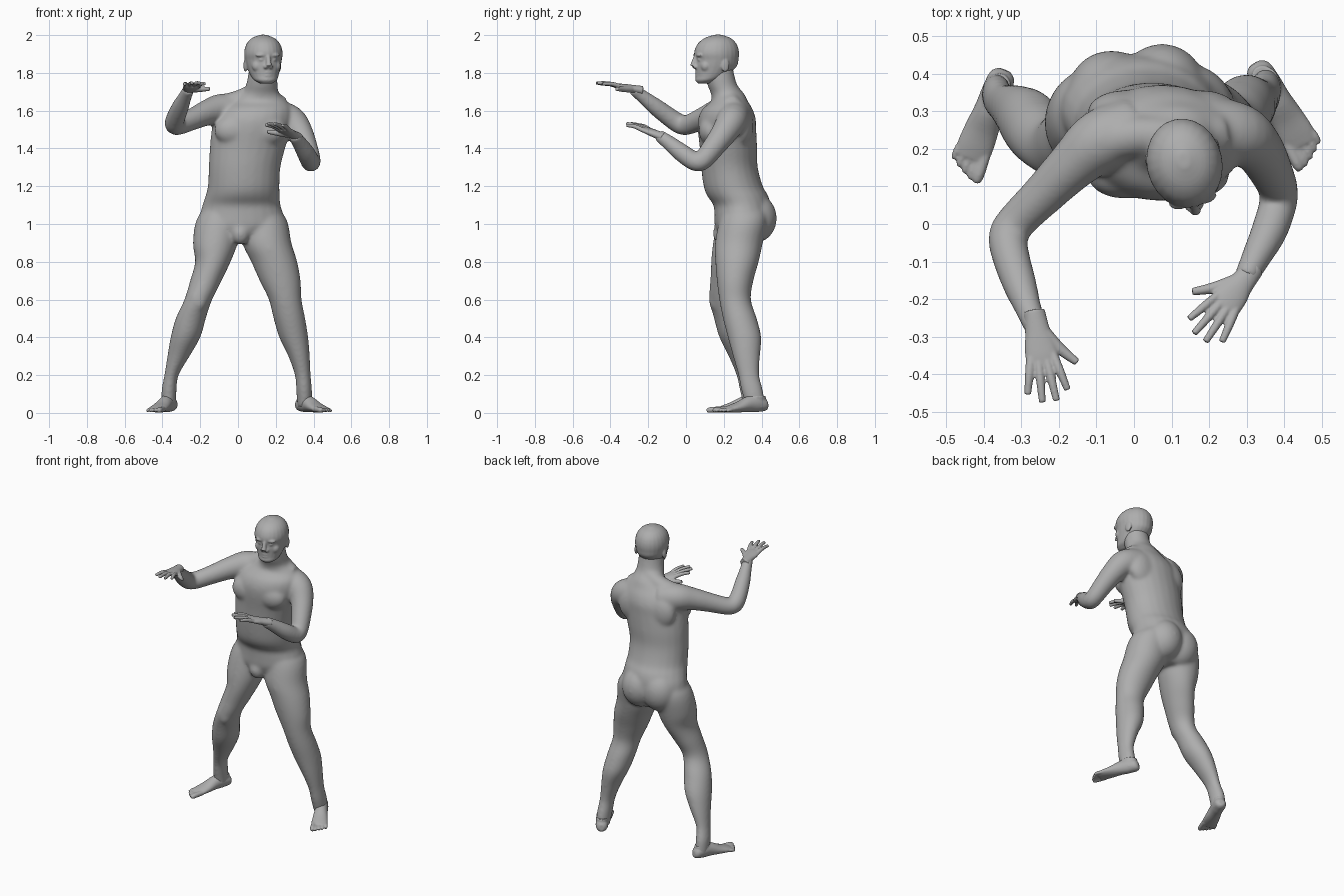
import bpy
import bmesh
from math import sin, cos, tau, radians
from mathutils import Matrix, Vector

default_cube = bpy.data.objects.get("Cube")
if default_cube:
    bpy.data.objects.remove(default_cube, do_unlink=True)

# One neutral grey for the whole figure
grey = bpy.data.materials.new("neutral grey")
grey.use_nodes = True
colour = (0.42, 0.42, 0.42, 1)
grey.diffuse_color = colour
grey.node_tree.nodes["Principled BSDF"].inputs["Base Color"].default_value = colour

SIDES = 24
STEPS = 4


def smooth_rows(rows):
    """Catmull-Rom interpolation of cross-section rows."""
    rows = [Vector(row) for row in rows]
    padded = [rows[0]] + rows + [rows[-1]]
    result = []
    for a, b, c, d in zip(padded, padded[1:], padded[2:], padded[3:]):
        for step in range(STEPS):
            t = step / STEPS
            tangent_in, tangent_out = (c - a) / 2, (d - b) / 2
            curve = b + tangent_in * t
            curve += (3 * (c - b) - 2 * tangent_in - tangent_out) * t ** 2
            curve += (2 * (b - c) + tangent_in + tangent_out) * t ** 3
            result.append(curve)
    return result + [rows[-1]]


def loft(bm, rows, level=False):
    """Skin elliptical sections (x, y, z, half width, half depth).

    Level sections lie flat; the others stand square to the path."""
    rows = smooth_rows(rows)
    centres = [Vector(row[:3]) for row in rows]
    rings = []
    for i, row in enumerate(rows):
        side, up = Vector((1, 0, 0)), Vector((0, 1, 0))
        if not level:
            ahead = centres[min(i + 1, len(rows) - 1)]
            path = (ahead - centres[max(i - 1, 0)]).normalized()
            side = path.cross(Vector((0, 0, 1))).normalized()
            up = side.cross(path)
        ring = []
        for k in range(SIDES):
            angle = tau * k / SIDES
            offset = side * cos(angle) * row[3] + up * sin(angle) * row[4]
            ring.append(bm.verts.new(centres[i] + offset))
        rings.append(ring)
    for low, high in zip(rings, rings[1:]):
        for k in range(SIDES):
            n = (k + 1) % SIDES
            bm.faces.new((low[k], low[n], high[n], high[k]))
    bm.faces.new(rings[0])
    bm.faces.new(rings[-1])


def tube(bm, rows):
    """Round limb from rows of (x, y, z, radius)."""
    loft(bm, [(*row, row[-1]) for row in rows])


def blob(bm, centre, size):
    """Ellipsoid that swells the surface."""
    matrix = Matrix.Translation(centre) @ Matrix.Diagonal((*size, 1))
    bmesh.ops.create_uvsphere(bm, u_segments=SIDES, v_segments=16,
                              radius=1, matrix=matrix)


def pair(bm, x, y, z, size):
    for sign in (-1, 1):
        blob(bm, (sign * x, y, z), size)


def finish(bm, name, voxel, repeat, place=Matrix()):
    """Fuse the overlapping volumes into one smooth skin."""
    bm.transform(Matrix.Scale(0.01, 4) @ place)
    bmesh.ops.recalc_face_normals(bm, faces=bm.faces)
    mesh = bpy.data.meshes.new(name)
    bm.to_mesh(mesh)
    bm.free()
    mesh.materials.append(grey)
    mesh.shade_smooth()
    part = bpy.data.objects.new(name, mesh)
    bpy.context.collection.objects.link(part)
    fuse = part.modifiers.new("Fuse", "REMESH")
    fuse.mode = "VOXEL"
    fuse.voxel_size = voxel
    fuse.use_smooth_shade = True
    relax = part.modifiers.new("Relax", "SMOOTH")
    relax.factor = 0.5
    relax.iterations = repeat


def placement(position, yaw, pitch=0):
    turn = Matrix.Rotation(radians(yaw), 4, "Z")
    tilt = Matrix.Rotation(radians(-pitch), 4, "X")
    return Matrix.Translation(position) @ turn @ tilt


# Torso and neck
body = bmesh.new()
loft(body, [
    (1, 28, 90, 10, 9), (1.5, 29.5, 98, 22, 14), (2, 30, 105, 22, 15),
    (1.8, 29.7, 110, 20.7, 15.2), (2.5, 27.3, 115, 19.7, 16.2),
    (3, 25, 120, 19, 15.7), (3.5, 23, 130, 19, 15),
    (5, 22.5, 140, 20, 15.2), (7, 21.7, 150, 21, 15.5),
    (8, 21.7, 156, 21, 15.2), (9.5, 22, 161, 19, 13.2),
    (11, 23, 165, 15, 9.8), (12, 22, 169, 10, 8.8),
    (12.5, 19.5, 173, 8.5, 8), (13, 18, 178, 7.8, 7.8),
    (13.2, 17.5, 185, 7, 7)], level=True)

# Trapezius, chest, shoulder blades, buttocks and groin
tube(body, [(11, 23, 171, 5), (2, 23.5, 166, 5.5), (-8, 22, 162, 6.5)])
tube(body, [(13, 23, 169, 5), (22, 24, 162, 6)])
for x in (-2.5, 15.5):
    blob(body, (x, 13, 149.5), (10, 6.3, 8))
for x in (-2.5, 18):
    blob(body, (x, 29.7, 152), (10, 6, 11))
blob(body, (-6, 35.5, 103), (11.5, 10.8, 13))
blob(body, (7.5, 36.5, 103), (11.5, 11.6, 13))
blob(body, (1.3, 19, 95), (5, 4.8, 6))

# Right arm, raised
tube(body, [
    (0, 25, 159, 9), (-9, 22, 160.5, 8.5), (-16, 16, 159, 6.9),
    (-24, 8, 155.5, 5.8), (-31, 1, 152.5, 5.3), (-33.5, -3, 152.8, 5.3),
    (-33, -8, 156, 5.1), (-30.5, -16, 162, 4.6),
    (-28, -23, 167.5, 3.6), (-26, -28, 171.5, 3.2)])

# Left arm, bent lower
tube(body, [
    (20, 25, 157, 9), (28, 24, 154.5, 8.2), (33, 20, 148, 6.9),
    (36.5, 14, 140, 5.9), (38.5, 9, 134, 5.3), (38.3, 5, 133, 5.1),
    (36, -2, 137.5, 4.9), (32.5, -9, 143, 4), (29.7, -14.5, 147, 3.3)])

# Right leg
loft(body, [
    (-6, 30, 114, 7, 9), (-9.7, 29.5, 103, 12, 12.5),
    (-12, 27, 90, 11.9, 12.7),
    (-13.3, 25, 80, 9.4, 11.7), (-17, 22.5, 70, 8.4, 9.7),
    (-21, 20.5, 60, 7.4, 8.2), (-25, 23.5, 50, 8, 8.7),
    (-27.8, 26.8, 40, 7.9, 9.2), (-31.5, 29.8, 30, 5.9, 7.3),
    (-35.2, 32, 20, 3.8, 5.4), (-36.5, 34, 12, 4, 5.6),
    (-36.7, 35.5, 3, 3.8, 5)], level=True)

# Left leg
loft(body, [
    (9, 31, 114, 7, 9), (13.5, 30.5, 103, 12, 12.5),
    (15.3, 28, 90, 13, 12.7),
    (19.2, 27, 80, 12.2, 11.5), (22.3, 26, 70, 10.9, 9.7),
    (25, 26, 60, 8.7, 8.4), (27.2, 28.5, 50, 8.4, 9),
    (29.5, 31, 40, 7.7, 8.9), (32.3, 32, 30, 5.7, 7.2),
    (34.3, 33.2, 20, 4.2, 5.6), (35, 35, 12, 4.2, 5.8),
    (35.3, 37, 3, 3.9, 5)], level=True)

# Kneecaps
blob(body, (-21, 15, 60), (4.5, 2.8, 6))
blob(body, (25, 20.5, 60), (4.5, 2.8, 6))
finish(body, "body", 0.008, 22)

# Head: skull and jaw
head = bmesh.new()
loft(head, [(0, *row) for row in (
    (-6.8, 174.3, 3, 3), (-5.2, 176, 5.8, 6), (-3, 178, 7.1, 8),
    (-1.2, 181, 8.2, 9.9), (0, 184, 9.1, 11.3), (0.4, 187, 9.7, 11.5),
    (0.2, 190, 10.1, 12), (0.3, 193, 9.7, 11.5), (0.5, 196, 8.4, 9.9),
    (0.8, 198.5, 5.8, 6.8), (1, 200.2, 1.5, 2))], level=True)

# Brows, eyes, cheeks and ears
pair(head, 3.3, -9.8, 189.4, (3.2, 1.8, 1.2))
pair(head, 3.2, -9.4, 187, (1.6, 1.5, 1.1))
pair(head, 4.6, -6.8, 183.6, (3.2, 2.8, 3.2))
pair(head, 9.2, 2.8, 184, (0.9, 2.2, 3.6))

# Nose, lips and chin
tube(head, [(0, -11, 189, 1.1), (0, -12, 186, 1.3), (0, -12.6, 183.6, 1.7)])
pair(head, 1.4, -11.2, 183.2, (1.2, 1.5, 1.1))
for z in (178.6, 180.2):
    blob(head, (0, -9.6, z), (2.7, 1.7, 0.9))
blob(head, (0, -8.8, 176.2), (3, 2, 2))
finish(head, "head", 0.005, 5, placement((13.5, 16, 0), 13))


def build_hand(name, thumb_side, place):
    hand = bmesh.new()

    def flip(*point):
        return (thumb_side * point[0], *point[1:])

    # Palm
    loft(hand, [(0, 4, 0, 2.9, 2.5), (0, -2, 0, 3.4, 2.1),
                (0, -5, 0, 4.1, 1.9), (0, -8.5, 0, 4.4, 1.6),
                (0, -10.7, 0, 4, 1.2)])
    # Fingers: knuckle x, tip x, tip y
    for base, tip, reach in ((3, 5.2, -18.6), (1, 1.8, -21),
                             (-1, -2, -20.8), (-3, -5.5, -18)):
        middle = (base + tip) / 2
        tube(hand, [flip(base, -8.5, 0, 1.25),
                    flip(middle, (reach - 8.5) / 2, 0.5, 1.15),
                    flip(tip, reach, -0.3, 0.9)])
    # Thumb
    tube(hand, [flip(1.8, -2.5, -0.3, 1.9), flip(5.2, -7.3, -1.2, 1.5),
                flip(9, -11.5, -1.8, 1)])
    finish(hand, name, 0.004, 2, place)


build_hand("right_hand", 1, placement((-26, -27, 171.3), 10, 10))
build_hand("left_hand", -1, placement((29.7, -14.5, 147), -38, 18))


def build_foot(name, outer, place):
    foot = bmesh.new()
    # Heel to ball
    loft(foot, [(0, *row) for row in (
        (6.2, 4.2, 1.6, 2), (4.5, 4.2, 3.4, 3.4), (0, 5, 3.9, 4.6),
        (-5, 4.6, 4, 4.2), (-11, 3.1, 4.6, 2.9), (-16, 2.2, 4.9, 2),
        (-19, 1.7, 4.4, 1.4))])
    # Heel cord rising into the ankle
    loft(foot, [(0, 1, 3, 3.6, 4.6), (0, 0, 9, 3.7, 5)], level=True)
    # Toes, big one on the inside
    for i, reach in enumerate((-24.5, -24.2, -23.3, -22.2, -20.8)):
        x = outer * (1.95 * i - 3.6)
        radius = 1 if i else 1.5
        tube(foot, [(x * 0.9, -16, 2, radius),
                    (x, reach + 2, 1.6, radius), (x, reach, 1, radius * 0.7)])
    finish(foot, name, 0.005, 3, place)


build_foot("right_foot", -1, placement((-36.7, 35.3, 0), -21))
build_foot("left_foot", 1, placement((35.3, 37.5, 0), 30))
